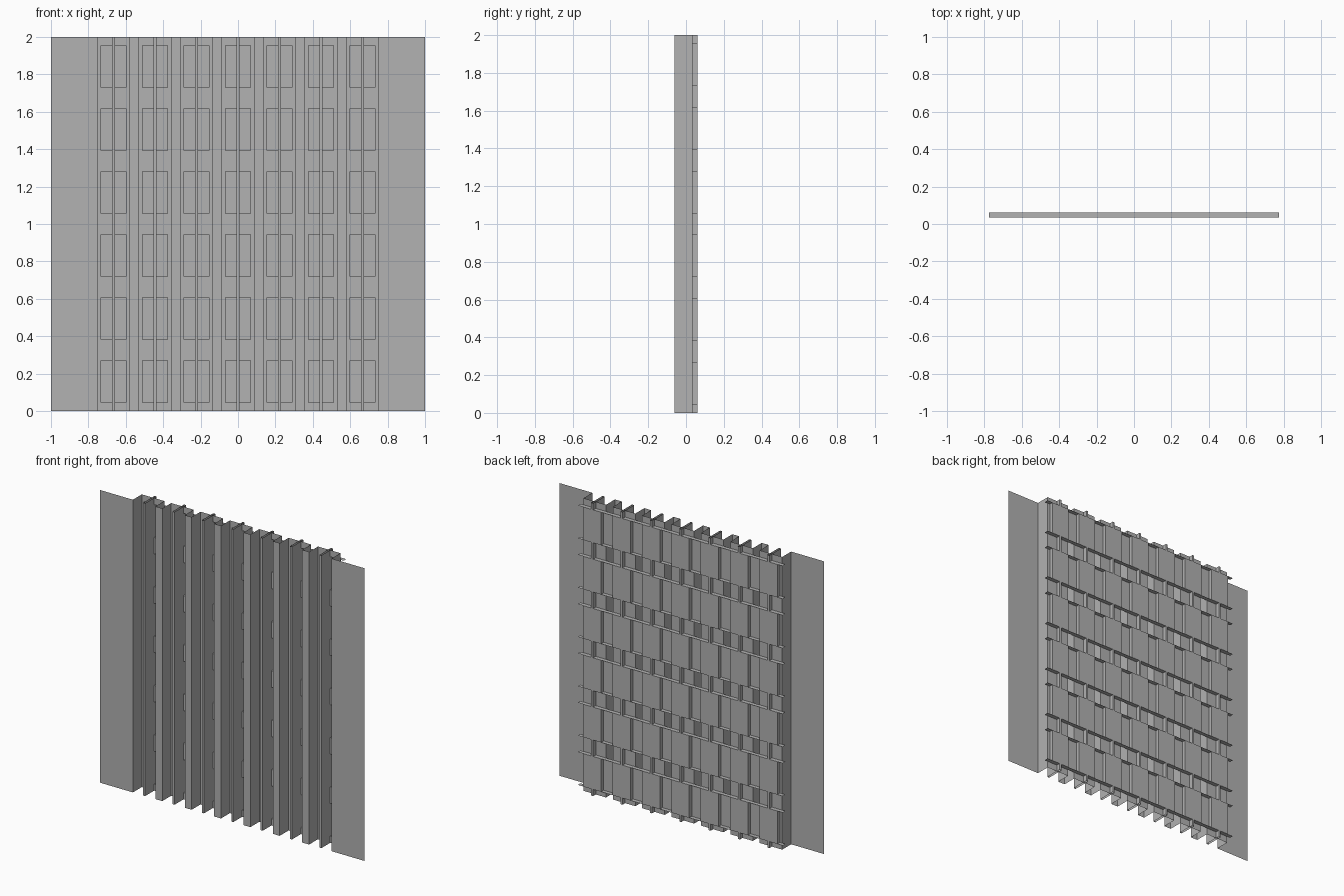
import bpy, bmesh

old = bpy.data.objects.get("Cube")
if old:
    bpy.data.objects.remove(old, do_unlink=True)

# One plain grey sheet material
grey = bpy.data.materials.new("sheet_grey")
grey.use_nodes = True
colour = (0.445, 0.445, 0.445, 1)
grey.diffuse_color = colour
grey.node_tree.nodes["Principled BSDF"].inputs["Base Color"].default_value = colour

# Main dimensions
FRONT, SHEET, BACK = -0.062, 0.034, 0.062
HEIGHT = 2.0
PITCH, VALLEY, WINDOW, FIN = 0.222, 0.085, 0.0675, 0.0075
ROW_PITCH, ROW_START, ROW_HEIGHT = 0.337, 0.045, 0.225
LEDGE = 0.775
columns = [PITCH * i for i in range(-3, 4)]
rows = [(ROW_START + ROW_PITCH * i, ROW_START + ROW_PITCH * i + ROW_HEIGHT) for i in range(6)]


def sheet(bm, x, y, z):
    """Flat rectangle; exactly one of the three ranges is a single value."""
    spans = [s if isinstance(s, tuple) else (s, s) for s in (x, y, z)]
    flat = [s[0] == s[1] for s in spans].index(True)
    u, v = [i for i in range(3) if i != flat]
    corners = []
    for a, b in ((0, 0), (1, 0), (1, 1), (0, 1)):
        p = [spans[flat][0]] * 3
        p[u], p[v] = spans[u][a], spans[v][b]
        corners.append(bm.verts.new(p))
    bm.faces.new(corners)


def finish(bm, name):
    bmesh.ops.remove_doubles(bm, verts=bm.verts, dist=0.0001)
    bmesh.ops.recalc_face_normals(bm, faces=bm.faces)
    mesh = bpy.data.meshes.new(name)
    bm.to_mesh(mesh)
    bm.free()
    mesh.materials.append(grey)
    obj = bpy.data.objects.new(name, mesh)
    bpy.context.collection.objects.link(obj)


full = (0, HEIGHT)

# Side flanges, crests and the walls joining them to the valleys
bm = bmesh.new()
edge = columns[-1] + VALLEY
sheet(bm, (-1, -edge), FRONT, full)
sheet(bm, (edge, 1), FRONT, full)
for x in columns:
    for side in (-1, 1):
        sheet(bm, x + side * VALLEY, (FRONT, SHEET), full)
for x in columns[:-1]:
    sheet(bm, (x + VALLEY, x + PITCH - VALLEY), FRONT, full)
finish(bm, "corrugated_sheet")

# Valley floors with a column of window openings
bm = bmesh.new()
levels = [0] + [z for row in rows for z in row] + [HEIGHT]
for x in columns:
    for i, (low, high) in enumerate(zip(levels, levels[1:])):
        sheet(bm, (x - VALLEY, x - WINDOW), SHEET, (low, high))
        sheet(bm, (x + WINDOW, x + VALLEY), SHEET, (low, high))
        if i % 2 == 0:
            sheet(bm, (x - WINDOW, x + WINDOW), SHEET, (low, high))
finish(bm, "valley_floors")

# Narrow upright fins running through the valleys
bm = bmesh.new()
for x in columns:
    for side in (-1, 1):
        sheet(bm, x + side * FIN, (FRONT, BACK), full)
    for y in (FRONT, BACK):
        sheet(bm, (x - FIN, x + FIN), y, full)
finish(bm, "upright_fins")

# Shallow trays behind the windows
bm = bmesh.new()
for x in columns:
    for row in rows:
        sheet(bm, (x - WINDOW, x + WINDOW), BACK, row)
        for side in (-1, 1):
            sheet(bm, x + side * WINDOW, (SHEET, BACK), row)
finish(bm, "window_trays")

# Strips closing the crests behind each window row
bm = bmesh.new()
for x in columns[:-1]:
    for row in rows:
        sheet(bm, (x + VALLEY, x + PITCH - VALLEY), SHEET, row)
finish(bm, "crest_covers")

# Long thin ledges above and below each window row
bm = bmesh.new()
for row in rows:
    for z in row:
        sheet(bm, (-LEDGE, LEDGE), (SHEET, BACK), z)
finish(bm, "back_ledges")
